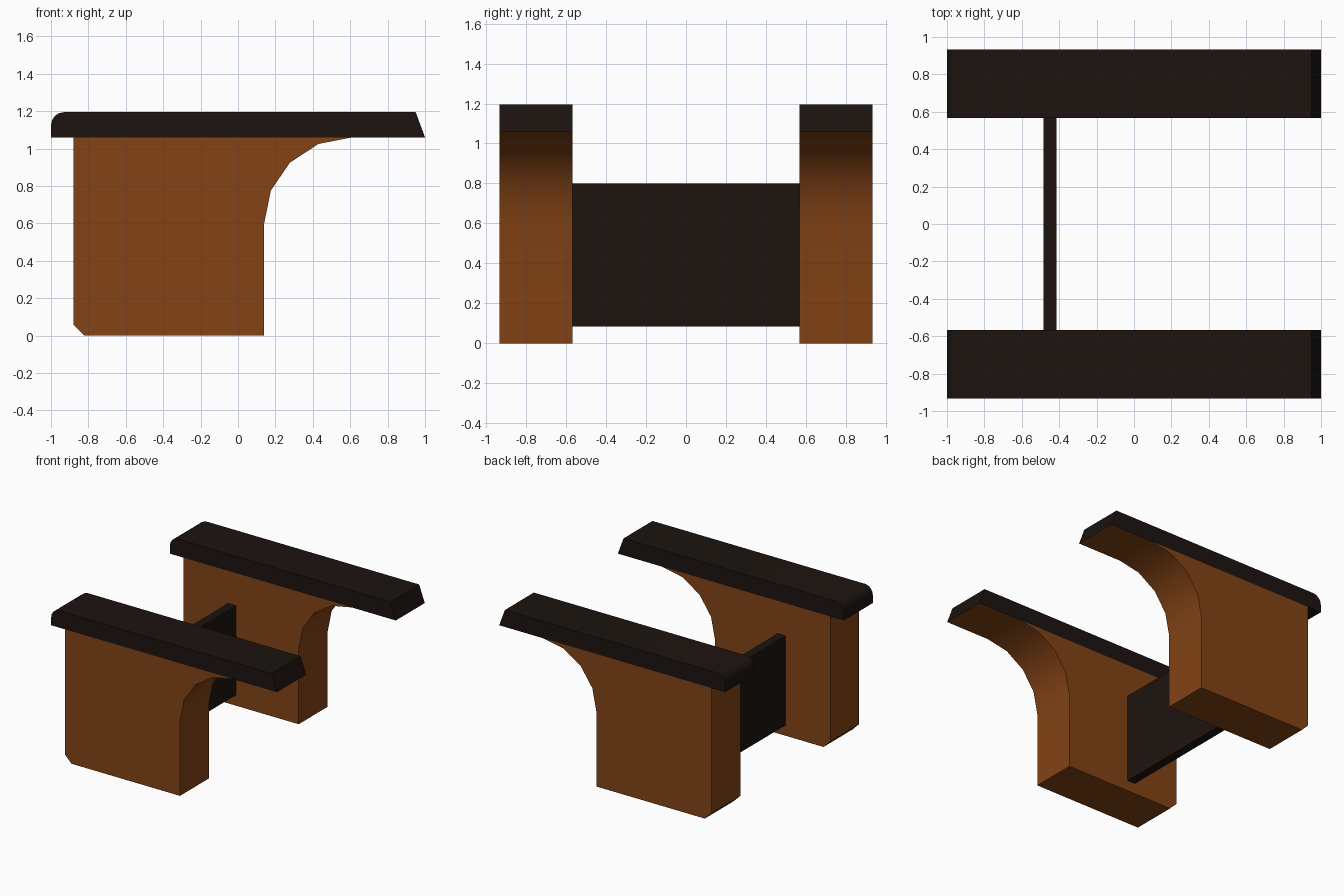
import bpy, bmesh, math

if "Cube" in bpy.data.objects:
    bpy.data.objects.remove(bpy.data.objects["Cube"])

Y_IN, Y_OUT = 0.567, 0.933


def material(name, color):
    m = bpy.data.materials.new(name)
    m.diffuse_color = (*color, 1)
    m.use_nodes = True
    m.node_tree.nodes["Principled BSDF"].inputs["Base Color"].default_value = m.diffuse_color
    return m


wood = material("brown_wood", (0.227, 0.056, 0.0078))
dark = material("dark_wood", (0.0116, 0.0067, 0.0052))


def arc(cx, cz, rx, rz, a0, a1, n):
    angles = [math.radians(a0 + (a1 - a0) * i / n) for i in range(n + 1)]
    return [(cx + rx * math.cos(a), cz + rz * math.sin(a)) for a in angles]


def extrude_profile(name, profile, y0, y1, mats, second=()):
    """Extrude an xz outline along y; edges listed in second use material 2."""
    bm = bmesh.new()
    a = [bm.verts.new((x, y0, z)) for x, z in profile]
    b = [bm.verts.new((x, y1, z)) for x, z in profile]
    bm.faces.new(a)
    bm.faces.new(b[::-1])
    n = len(profile)
    for i in range(n):
        j = (i + 1) % n
        f = bm.faces.new((a[j], a[i], b[i], b[j]))
        f.material_index = 1 if i in second else 0
    bmesh.ops.recalc_face_normals(bm, faces=bm.faces)
    mesh = bpy.data.meshes.new(name)
    bm.to_mesh(mesh)
    bm.free()
    ob = bpy.data.objects.new(name, mesh)
    bpy.context.collection.objects.link(ob)
    for m in mats:
        mesh.materials.append(m)
    bpy.ops.object.select_all(action='DESELECT')
    ob.select_set(True)
    bpy.context.view_layer.objects.active = ob
    bpy.ops.object.shade_smooth_by_angle(angle=math.radians(30))
    return ob


# Leg outline: chamfered back foot, concave bracket curve at the front
leg = [(-0.88, 1.06), (-0.88, 0.06), (-0.82, 0), (0.14, 0)]
leg += arc(0.61, 0.6, 0.47, 0.46, 180, 90, 4)

# Armrest outline: overhang underside is brown, slanted tip, rounded rear
rest = [(-1, 1.06), (-0.88, 1.06), (0.61, 1.06), (1, 1.06), (0.95, 1.195)]
rest += arc(-0.93, 1.125, 0.07, 0.07, 90, 180, 4)

for side, y0, y1 in (("front", -Y_OUT, -Y_IN), ("back", Y_IN, Y_OUT)):
    extrude_profile(side + "_leg", leg, y0, y1, [wood])
    extrude_profile(side + "_armrest", rest, y0, y1, [dark, wood], second=(2,))

# Panel joining the two legs
panel = [(-0.485, 0.085), (-0.415, 0.085), (-0.415, 0.80), (-0.485, 0.80)]
extrude_profile("cross_panel", panel, -Y_IN, Y_IN, [dark])
